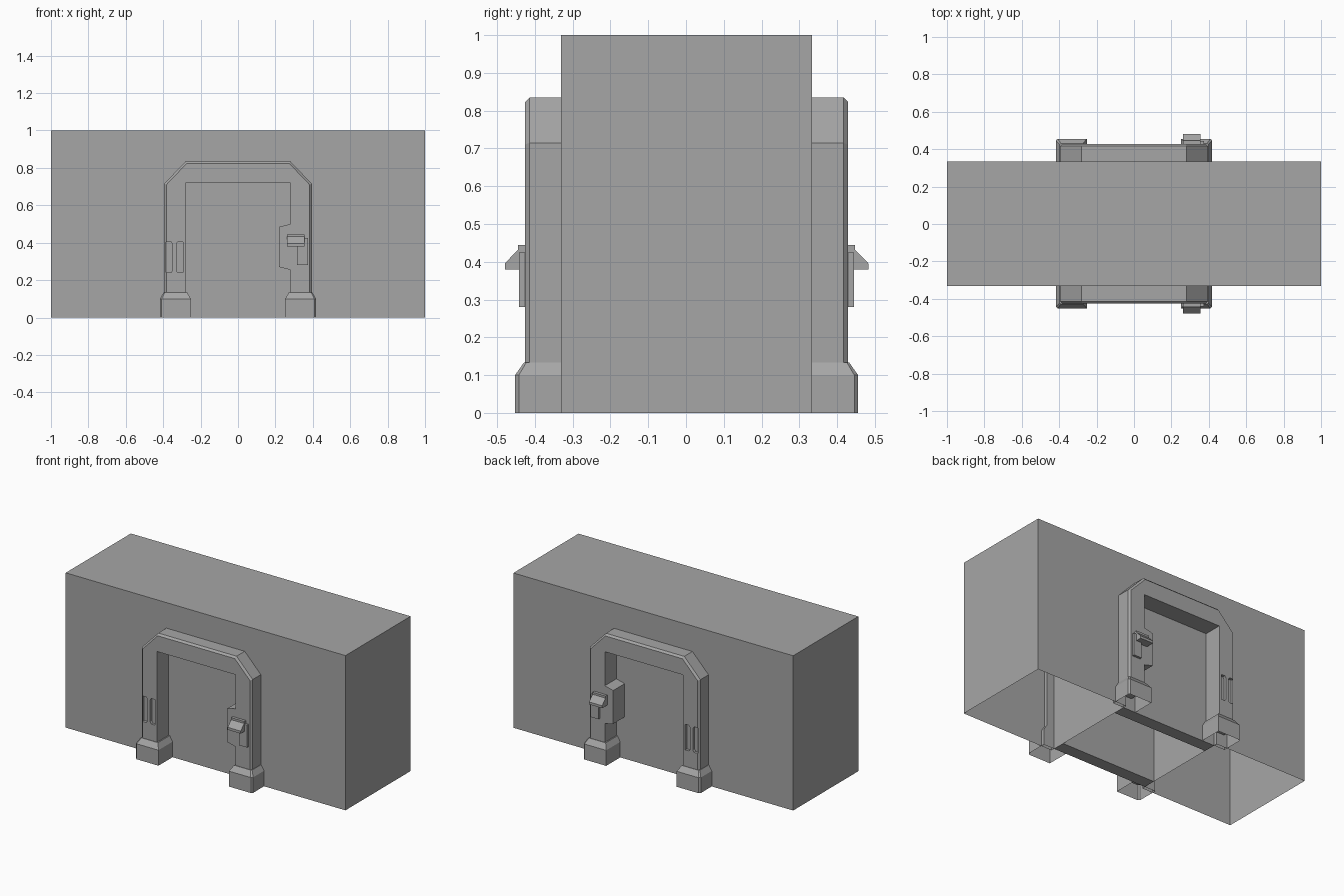
import bpy, bmesh

cube = bpy.data.objects.get("Cube")
if cube:
    bpy.data.objects.remove(cube, do_unlink=True)

grey = bpy.data.materials.new("mid grey")
grey.use_nodes = True
COLOUR = (0.38, 0.38, 0.38, 1)
grey.diffuse_color = COLOUR
grey.node_tree.nodes["Principled BSDF"].inputs["Base Color"].default_value = COLOUR

MIDDLE = 0.0015   # mirror plane between the two doorways


def finish(name, bm, mirror=True):
    bmesh.ops.recalc_face_normals(bm, faces=bm.faces)
    mesh = bpy.data.meshes.new(name)
    bm.to_mesh(mesh)
    bm.free()
    mesh.materials.append(grey)
    obj = bpy.data.objects.new(name, mesh)
    bpy.context.collection.objects.link(obj)
    obj.location.y = MIDDLE
    if mirror:
        mod = obj.modifiers.new("both sides", "MIRROR")
        mod.use_axis = (False, True, False)
        mod.use_mirror_merge = False
    return obj


def prism(points, start, end, axis="y"):
    """Extrude an (x, z) profile along y, or a (y, z) profile along x."""
    bm = bmesh.new()
    place = (lambda p, t: (p[0], t, p[1])) if axis == "y" else (lambda p, t: (t, p[0], p[1]))
    face = bm.faces.new([bm.verts.new(place(p, start)) for p in points])
    out = bmesh.ops.extrude_face_region(bm, geom=[face], use_keep_orig=True)
    for v in out["geom"]:
        if isinstance(v, bmesh.types.BMVert):
            v.co["xyz".index(axis)] = end
    return bm


def rect(x0, x1, z0, z1):
    return [(x0, z0), (x1, z0), (x1, z1), (x0, z1)]


def open_bottom(bm):
    bm.normal_update()
    floor = [f for f in bm.faces if all(abs(v.co.z) < 1e-5 for v in f.verts)]
    bmesh.ops.delete(bm, geom=floor, context="FACES_ONLY")


# Hollow wall with a passage
wall = prism([(-1, 0), (-1, 1), (1, 1), (1, 0), (.34, 0), (.34, .76), (-.34, .76), (-.34, 0)],
             -.3325, .3325)
open_bottom(wall)
finish("wall", wall, mirror=False)

# Door panels closing the passage
finish("door_panel", prism(rect(-.34, .34, 0, .76), -.31, -.23))

# Door surround with a stepped bulge on one post and a bevelled outer edge
outer = [(-.395, .08), (-.395, .715), (-.28, .835), (.28, .835), (.395, .715), (.395, .08)]
inner = [(.28, .08), (.28, .255), (.22, .27), (.22, .485), (.28, .5), (.28, .72),
         (-.28, .72), (-.28, .08)]
FRONT = -.4275
frame = prism(outer + inner, -.31, FRONT)


def on_outside(v):
    return any(abs(v.co.x - x) + abs(v.co.z - z) < 1e-4 for x, z in outer)


rim = [e for e in frame.edges
       if all(abs(v.co.y - FRONT) < 1e-5 and on_outside(v) for v in e.verts)
       and max(v.co.z for v in e.verts) > .1]
bmesh.ops.bevel(frame, geom=rim, offset=.012, segments=1, affect="EDGES")
frame_obj = finish("door_surround", frame, mirror=False)

# Two grip slots cut into the other post
for left, right, lip in ((-.385, -.35, -1), (-.33, -.295, 1)):
    back, edge = (right, left) if lip < 0 else (left, right)
    notch = back + lip * .008
    slot = [(edge, .24), (notch, .24), (back, .252), (back, .393), (notch, .405), (edge, .405)]
    cutter = finish("slot_cutter", prism(slot, FRONT - .02, FRONT + .018), mirror=False)
    cutter.hide_render = True
    cut = frame_obj.modifiers.new("slot", "BOOLEAN")
    cut.object, cut.operation, cut.solver = cutter, "DIFFERENCE", "EXACT"
    bpy.context.view_layer.objects.active = frame_obj
    bpy.ops.object.modifier_apply(modifier=cut.name)
    bpy.data.objects.remove(cutter, do_unlink=True)
mod = frame_obj.modifiers.new("both sides", "MIRROR")
mod.use_axis = (False, True, False)
mod.use_mirror_merge = False

# Feet with sloped shoulders
for side, name in ((-1, "right_foot"), (1, "left_foot")):
    bm = bmesh.new()
    rings = []
    for z, x0, x1, front in ((0, .252, .418, -.454), (.1, .252, .418, -.454),
                             (.134, .272, .397, -.43)):
        c = .01 if z < .12 else .006
        ring = [(x0, -.31), (x0, front), (x1 - c, front), (x1, front + c), (x1, -.31)]
        rings.append([bm.verts.new((side * x, y, z)) for x, y in ring])
    for low, high in zip(rings, rings[1:]):
        for i in range(len(low)):
            j = (i + 1) % len(low)
            bm.faces.new((low[i], low[j], high[j], high[i]))
    bm.faces.new(rings[-1])
    finish(name, bm)

# Control console: back plate and sloping keypad
finish("console_plate", prism(rect(.315, .373, .28, .425), -.42, -.443))
keypad = [(-.42, .38), (-.481, .38), (-.481, .396), (-.446, .432), (-.446, .445), (-.42, .445)]
finish("console_keypad", prism(keypad, .262, .355, axis="x"))
